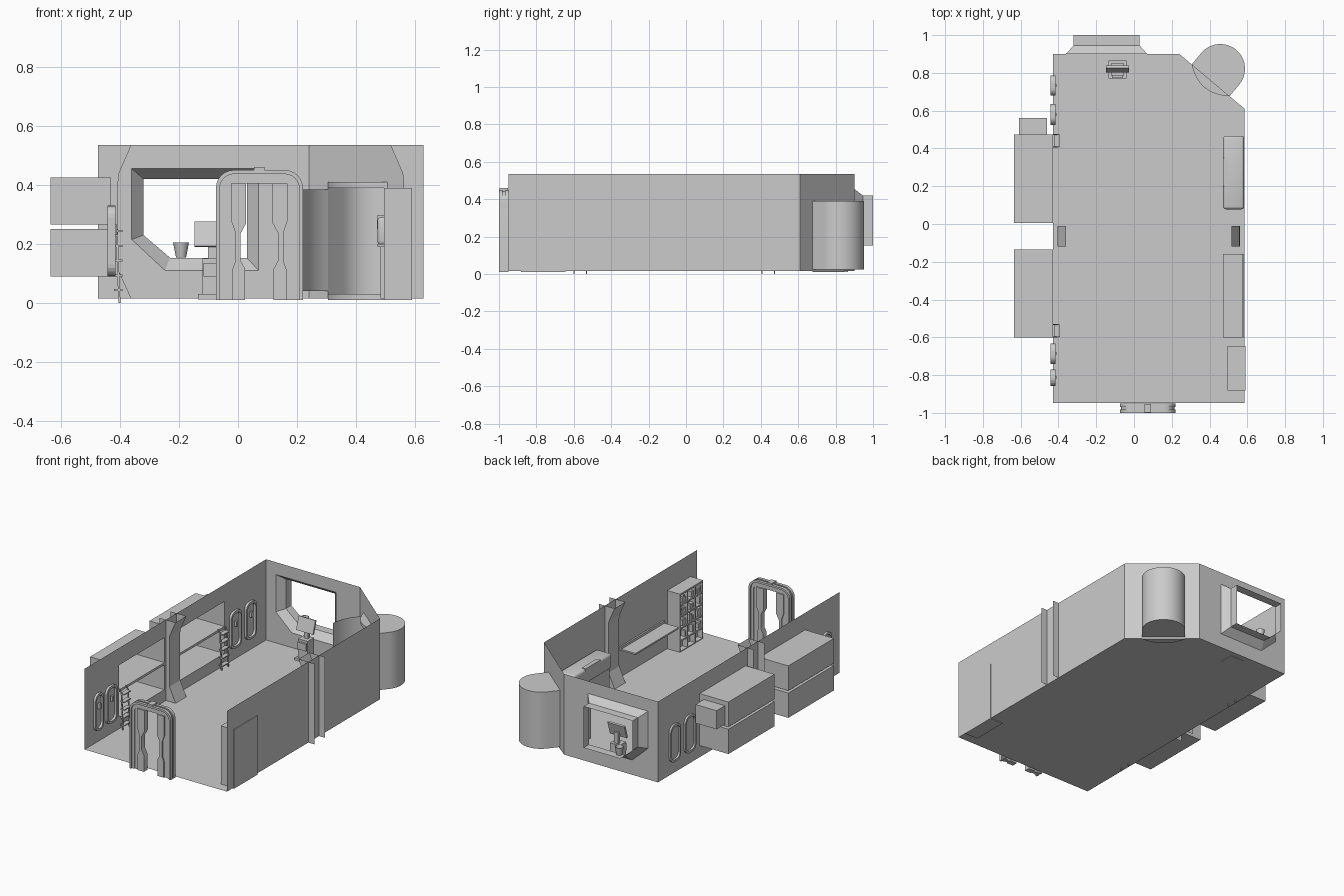
import bpy, bmesh, math, random
from mathutils import Vector

if "Cube" in bpy.data.objects:
    bpy.data.objects.remove(bpy.data.objects["Cube"])
random.seed(4)
Z0, Z1 = 0.015, 0.535            # floor and wall top
XL, XR, YF, YB = -0.43, 0.585, -0.948, 0.9
CX = (XL + XR) / 2


def finish(name, bm, smooth=False, recalc=True):
    if recalc:
        bmesh.ops.recalc_face_normals(bm, faces=bm.faces)
    me = bpy.data.meshes.new(name)
    bm.to_mesh(me)
    bm.free()
    if smooth:
        me.shade_smooth()
        me.set_sharp_from_angle(angle=math.radians(35))
    ob = bpy.data.objects.new(name, me)
    bpy.context.scene.collection.objects.link(ob)
    return ob


def box(name, x, y, z, bevel=0, rot=0, open_side=None):
    """Box from ranges; rot tilts it about x; open_side drops the face with that normal."""
    bm = bmesh.new()
    bmesh.ops.create_cube(bm, size=1)
    c = Vector([(r[0] + r[1]) / 2 for r in (x, y, z)])
    bmesh.ops.scale(bm, verts=bm.verts, vec=[r[1] - r[0] for r in (x, y, z)])
    if open_side:
        bm.normal_update()
        bmesh.ops.delete(bm, geom=[f for f in bm.faces if f.normal.dot(Vector(open_side)) > 0.9],
                         context='FACES_ONLY')
    if bevel:
        bmesh.ops.bevel(bm, geom=bm.edges[:], offset=bevel, segments=3, profile=0.5, affect='EDGES')
    ob = finish(name, bm, bool(bevel), not open_side)
    ob.location, ob.rotation_euler.x = c, rot
    return ob


def sheet(name, loops):
    """Flat sheet; loops after the first are holes."""
    bm = bmesh.new()
    edges = []
    for loop in loops:
        vs = [bm.verts.new(p) for p in loop]
        edges += [bm.edges.new((vs[i - 1], vs[i])) for i in range(len(vs))]
    bmesh.ops.triangle_fill(bm, edges=edges, use_beauty=True, use_dissolve=False)
    return finish(name, bm)


def prism(name, pts, vec, smooth=False):
    """Closed solid: outline pushed along vec."""
    bm = bmesh.new()
    f = bm.faces.new([bm.verts.new(p) for p in pts])
    r = bmesh.ops.extrude_face_region(bm, geom=[f], use_keep_orig=True)
    bmesh.ops.translate(bm, vec=vec, verts=[v for v in r['geom'] if isinstance(v, bmesh.types.BMVert)])
    return finish(name, bm, smooth)


def loft(name, loops, closed=True, smooth=False):
    """Skin running through equal-length loops."""
    bm = bmesh.new()
    rows = [[bm.verts.new(p) for p in l] for l in loops]
    n = len(rows[0])
    for a, b in zip(rows, rows[1:]):
        for i in range(n if closed else n - 1):
            j = (i + 1) % n
            bm.faces.new((a[i], a[j], b[j], b[i]))
    return finish(name, bm, smooth)


def yz(x, y0, y1, z0, z1):
    return [(x, y0, z0), (x, y1, z0), (x, y1, z1), (x, y0, z1)]


def round_rect(y0, y1, z0, z1, r, n=5):
    pts = []
    for k, (cy, cz) in enumerate([(y1 - r, z1 - r), (y0 + r, z1 - r), (y0 + r, z0 + r), (y1 - r, z0 + r)]):
        for i in range(n + 1):
            a = math.pi / 2 * (k + i / n)
            pts.append((cy + r * math.cos(a), cz + r * math.sin(a)))
    return pts


# floor and side walls
A, B = Vector((0.24, YB, 0)), Vector((XR, 0.61, 0))
sheet("floor", [[(XL, YF, Z0), (XR, YF, Z0), (XR, B.y, Z0), (A.x, YB, Z0), (XL, YB, Z0)]])
sheet("right_wall", [yz(XR, YF, B.y, Z0, Z1)])
bunk_y, bunk_z = [(-0.6, -0.135), (0.005, 0.475)], [(0.09, 0.25), (0.265, 0.425)]
sheet("left_wall", [yz(XL, YF, YB, Z0, Z1)] + [yz(XL, *y, *z) for y in bunk_y for z in bunk_z])

# bunks set into the left wall
for y in bunk_y:
    for z in bunk_z:
        box("bunk_niche", (-0.635, XL), y, z, open_side=(1, 0, 0))
box("service_box", (-0.61, -0.46), (0.475, 0.56), (0.275, 0.395))

# back wall with flared window tunnel
def window(y, x0, x1, z0, z1, cx, cz):
    return [(x0, y, cz), (cx, y, z0), (x1, y, z0), (x1, y, z1), (x0, y, z1)]
w_out = window(YB, -0.36, 0.07, 0.11, 0.455, -0.247, 0.215)
w_in = window(0.945, -0.32, 0.03, 0.153, 0.42, -0.23, 0.23)
w_end = [(x, 1.0, z) for x, _, z in w_in]
sheet("back_wall", [[(XL, YB, Z0), (A.x, YB, Z0), (A.x, YB, Z1), (XL, YB, Z1)], w_out])
loft("window_tunnel", [w_out, w_in, w_end])

# angled wall with a round pod behind it
P, Q = A.lerp(B, 0.19), A.lerp(B, 0.77)
up = Vector((0, 0, 1))
sheet("angled_wall", [[A + up * Z0, B + up * Z0, B + up * Z1, A + up * Z1],
                      [P + up * 0.03, Q + up * 0.03, Q + up * 0.39, P + up * 0.39]])
mid, half = (P + Q) / 2, (Q - P) / 2
r = half.length
out = Vector((-half.y, half.x, 0)).normalized()
u = half.normalized()
pod = [P] + [mid + out * 0.08 - u * r * math.cos(t) + out * r * math.sin(t)
             for t in [math.pi * i / 24 for i in range(25)]] + [Q]
loft("pod_shell", [[p + up * z for p in pod] for z in (0.025, 0.39)], False, True)
for nm, z in (("pod_base", 0.025), ("pod_roof", 0.39)):
    sheet(nm, [[p + up * z for p in pod]])
arc = [mid + u * r * s - out * 0.05 * (1 - s * s) for s in [i / 8 - 1 for i in range(17)]]
for nm, z in (("pod_sill", 0.01), ("pod_lintel", 0.39)):
    prism(nm, [p + up * z for p in arc], up * 0.02)
# open curved door leaf beside the pod
leaf = []
for i in range(11):
    t = i / 10
    p = Vector((0.21, 0.67, 0)).lerp(P, t)
    leaf.append(p + Vector((-0.86, 0.5, 0)) * 0.022 * 4 * t * (1 - t))
loft("pod_door_leaf", [[p + up * z for p in leaf] for z in (0.04, 0.385)], False, True)

# waisted ribs through both side walls, open at the outer side
for s in (-1, 1):
    prof = [(0.5515, Z0), (0.4385, Z0), (0.482, 0.11), (0.4835, 0.13), (0.4835, 0.41), (0.48, 0.44), (0.4385, Z1), (0.5515, Z1)]
    ring = [[(CX + s * d, y, z) for d, z in prof] for y in (-0.12, -0.01)]
    for pts in ring:
        sheet("rib_web", [pts])
    loft("rib_face", [l[1:-1] for l in ring], False)

# rounded panels on the left wall
for y0, y1 in [(0.525, 0.635), (0.68, 0.787), (-0.74, -0.632), (-0.857, -0.77)]:
    o = round_rect(y0, y1, 0.09, 0.33, 0.04)
    n = round_rect(y0 + 0.013, y1 - 0.013, 0.105, 0.315, 0.028)
    loft("porthole_rim", [[(x, a, b) for a, b in l] for x, l in
                          ((-0.442, n), (-0.442, o), (-0.415, o), (-0.415, n), (-0.442, n))])
    box("porthole_latch", (-0.425, -0.41), ((y0 + y1) / 2 - 0.008, (y0 + y1) / 2 + 0.008), (0.23, 0.265))

# bunk ladders
for y in (-0.565, 0.44):
    for dy in (-0.033, 0.033):
        loft("ladder_rail", [[(x + a, y + dy + b, z) for a, b in ((0, -.003), (.007, -.003), (.007, .003), (0, .003))]
                             for x, z in ((-0.405, 0.0), (-0.415, 0.25), (-0.43, 0.27))])
    for i in range(5):
        box("ladder_rung", (-0.42, -0.392), (y - 0.033, y + 0.033), (0.04 + i * 0.05, 0.047 + i * 0.05))

# front doorway: arched frame, two raised bands, shaped leaves
DX = 0.0725
def arch(h, top, rad):
    q = [(h - rad + rad * math.cos(t), top - rad + rad * math.sin(t)) for t in [math.pi / 12 * i for i in range(7)]]
    side = [(h, 0.01)] + q
    return side + [(-a, b) for a, b in reversed(side)]
def door_part(name, outer, inner, y0, y1):
    prism(name, [(DX + a, y0, z) for a, z in outer + inner[::-1]], (0, y1 - y0, 0), True)
gap = [(0.048, 0.01), (0.048, 0.115), (0.064, 0.145), (0.064, 0.235), (0.045, 0.27), (0.045, 0.405)]
gap = gap + [(-a, b) for a, b in reversed(gap)]
ridge = [(0.093, 0.01), (0.093, 0.11), (0.082, 0.14), (0.082, 0.24), (0.096, 0.28), (0.096, 0.405)]
for y0, y1 in ((-1.0, -0.981), (-0.969, -0.95)):
    door_part("door_band", arch(0.147, 0.45, 0.06), arch(0.135, 0.437, 0.05), y0, y1)
door_part("door_frame", arch(0.141, 0.443, 0.055), arch(0.118, 0.42, 0.04), -0.99, -0.96)
door_part("door_panel", arch(0.125, 0.425, 0.045), gap, -0.985, -0.965)
for s in (-1, 1):
    edge = [(s * a, b) for a, b in ridge]
    door_part("door_ridge", [(s * abs(a), b) for a, b in gap[:6]], edge, -0.993, -0.957)
box("door_lamp", (DX - 0.018, DX + 0.018), (-0.998, -0.952), (0.44, 0.46))

# bookcase with shelves and contents
bx, by = (0.495, 0.59), (-0.882, -0.645)
box("bookcase_back", (0.53, 0.59), by, (0.01, 0.39))
for y in (by[0], -0.807, -0.728, by[1] - 0.008):
    box("bookcase_upright", (0.495, 0.53), (y, y + 0.008), (0.01, 0.39))
zs = [0.01, 0.08, 0.16, 0.235, 0.31, 0.38]
for z in zs:
    box("bookcase_shelf", (0.495, 0.53), by, (z, z + 0.01))
for z in zs[1:-1]:
    for y0 in (-0.872, -0.797, -0.718):
        y = y0
        for k in range(random.randint(1, 4)):
            w = random.uniform(0.009, 0.016)
            box("book", (0.503, 0.535), (y, y + w), (z + 0.01, z + random.uniform(0.035, 0.058)))
            y += w + 0.001

# desk and side console along the right wall
box("desk_top", (0.472, 0.583), (-0.6, -0.16), (0.19, 0.2))
box("desk_back", (0.573, 0.583), (-0.6, -0.16), (0.2, 0.215))
box("console_base", (0.482, 0.583), (0.09, 0.455), (Z0, 0.2))
box("console_top", (0.472, 0.583), (0.078, 0.467), (0.195, 0.292), bevel=0.015)
box("console_panel", (0.47, 0.498), (0.2, 0.35), (0.25, 0.296))

# control stand with tilted screen near the window
SX = -0.087
box("stand_foot", (SX - 0.048, SX + 0.048), (0.77, 0.865), (0.012, 0.03))
box("stand_column", (SX - 0.034, SX + 0.034), (0.785, 0.85), (0.03, 0.15))
box("stand_pad", (SX - 0.03, SX + 0.03), (0.772, 0.79), (0.09, 0.135))
box("stand_neck", (SX - 0.014, SX + 0.014), (0.815, 0.835), (0.15, 0.22))
box("stand_screen", (SX - 0.06, SX + 0.06), (0.814, 0.826), (0.19, 0.276), rot=-0.3)

# cup on the window sill
circ = [(math.cos(math.tau * i / 20), math.sin(math.tau * i / 20)) for i in range(20)]
loft("cup", [[(-0.193 + a * q, 0.955 + b * q, z) for a, b in circ] for q, z in
             ((0.001, 0.154), (0.017, 0.154), (0.027, 0.205), (0.024, 0.205), (0.015, 0.16), (0.001, 0.16))], True, True)
